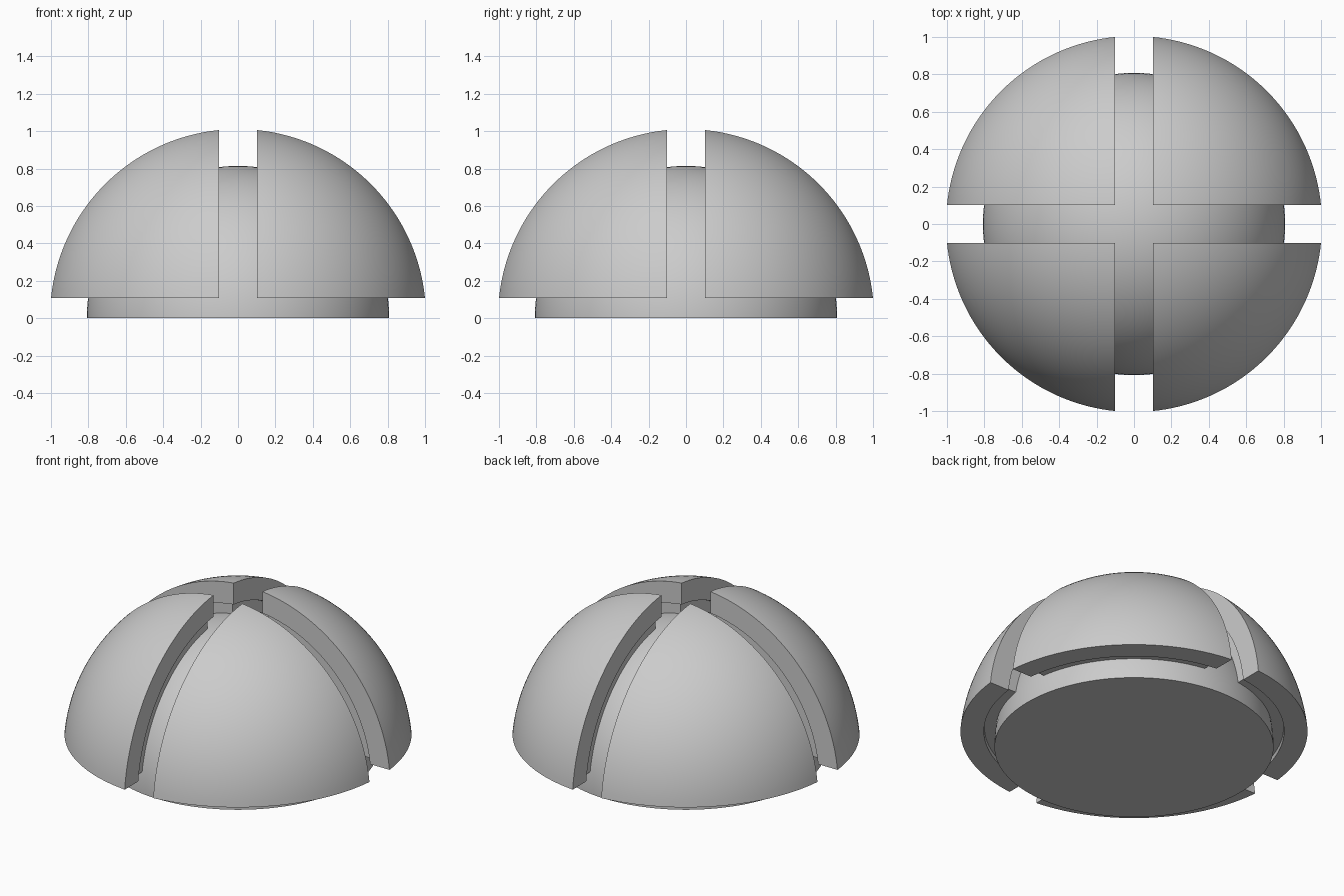
import bpy, bmesh, math
from mathutils import Matrix, Vector

cube = bpy.data.objects.get("Cube")
if cube:
    bpy.data.objects.remove(cube, do_unlink=True)

CENTRE_Z = 0.006     # sphere centre sits just above the flat base
CORE_R = 0.808
LINER_R = 0.875
SHELL_R = 1.01
SLOT = 0.101         # half width of the slots between shell quarters
SETBACK = 0.025      # the liner edges sit back from the shell edges
STEPS = 40

grey = bpy.data.materials.new("light_grey")
grey.use_nodes = True
grey.diffuse_color = (0.6, 0.6, 0.6, 1)
grey.node_tree.nodes["Principled BSDF"].inputs["Base Color"].default_value = (0.6, 0.6, 0.6, 1)


def finish(name, bm):
    """Turn a bmesh into a smooth grey object with sharp rims."""
    bmesh.ops.remove_doubles(bm, verts=bm.verts, dist=1e-5)
    bmesh.ops.recalc_face_normals(bm, faces=bm.faces)
    bmesh.ops.translate(bm, verts=bm.verts, vec=(0, 0, CENTRE_Z))
    mesh = bpy.data.meshes.new(name)
    bm.to_mesh(mesh)
    bm.free()
    mesh.materials.append(grey)
    obj = bpy.data.objects.new(name, mesh)
    bpy.context.collection.objects.link(obj)
    bpy.ops.object.select_all(action="DESELECT")
    obj.select_set(True)
    bpy.context.view_layer.objects.active = obj
    bpy.ops.object.shade_smooth_by_angle(angle=math.radians(30))


def octant_grid(bm, radius, gap):
    """Rows of points on the sphere octant where x, y and z all exceed gap."""
    low = math.acos(gap / radius)
    high = math.asin(math.sqrt(2) * gap / radius)
    rows = []
    for i in range(STEPS + 1):
        polar = low + (high - low) * i / STEPS
        ring = radius * math.sin(polar)
        edge = math.asin(min(1, gap / ring))
        row = []
        for j in range(STEPS + 1):
            turn = edge + (math.pi / 2 - 2 * edge) * j / STEPS
            row.append(bm.verts.new((ring * math.cos(turn), ring * math.sin(turn),
                                     radius * math.cos(polar))))
        rows.append(row)
    return rows


def shell_quarter(name, inner_r, outer_r, gap, quarter):
    """Thick curved panel with flat walls, turned to its quarter."""
    bm = bmesh.new()
    grids = [octant_grid(bm, r, gap) for r in (inner_r, outer_r)]
    for g in grids:
        for i in range(STEPS):
            for j in range(STEPS):
                bm.faces.new((g[i][j], g[i][j + 1], g[i + 1][j + 1], g[i + 1][j]))
    inner, outer = grids
    borders = [(inner[0], outer[0])]
    borders += [([r[k] for r in inner], [r[k] for r in outer]) for k in (0, -1)]
    for a, b in borders:
        for k in range(STEPS):
            bm.faces.new((a[k], a[k + 1], b[k + 1], b[k]))
    bmesh.ops.rotate(bm, verts=bm.verts, cent=Vector(),
                     matrix=Matrix.Rotation(quarter * math.pi / 2, 3, "Z"))
    finish(name, bm)


# Inner dome with a flat base
bm = bmesh.new()
bmesh.ops.create_uvsphere(bm, u_segments=128, v_segments=64, radius=CORE_R)
cut = bmesh.ops.bisect_plane(bm, geom=bm.verts[:] + bm.edges[:] + bm.faces[:],
                             plane_co=(0, 0, -CENTRE_Z), plane_no=(0, 0, -1), clear_outer=True)
rim = [e for e in cut["geom_cut"] if isinstance(e, bmesh.types.BMEdge)]
bmesh.ops.contextual_create(bm, geom=rim)
finish("inner_dome", bm)

# Four outer panels, each carried on a slightly smaller liner
places = ("back_left", "back_right", "front_right", "front_left")
for q, place in enumerate(places):
    shell_quarter("outer_panel_" + place, LINER_R, SHELL_R, SLOT, q)
    shell_quarter("panel_liner_" + place, CORE_R - 0.01, LINER_R, SLOT + SETBACK, q)
